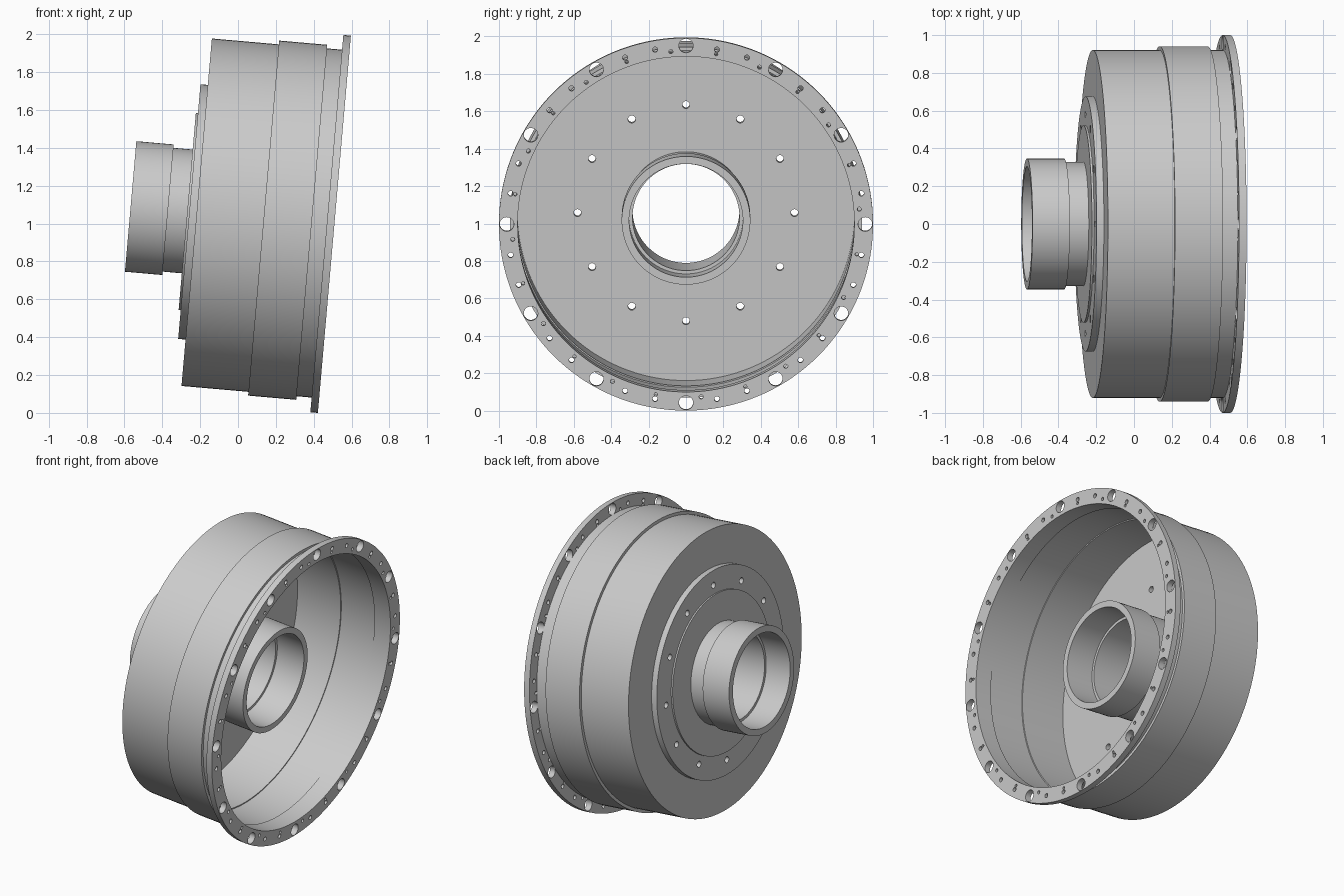
import bpy, bmesh
from math import sin, cos, pi, radians
from mathutils import Matrix, Vector

cube = bpy.data.objects.get("Cube")
if cube:
    bpy.data.objects.remove(cube, do_unlink=True)

grey = bpy.data.materials.new("cast_grey")
grey.use_nodes = True
grey.diffuse_color = (0.6, 0.6, 0.6, 1)
grey.node_tree.nodes["Principled BSDF"].inputs["Base Color"].default_value = (0.6, 0.6, 0.6, 1)

# The whole drum leans: local x is its axis, 0 at the open rim
LEAN = Matrix.Translation((0.509, 0, 0.996)) @ Matrix.Rotation(radians(5), 4, 'Y')
SEGMENTS = 144


def add_object(name, bm):
    bmesh.ops.recalc_face_normals(bm, faces=bm.faces)
    mesh = bpy.data.meshes.new(name)
    bm.to_mesh(mesh)
    bm.free()
    obj = bpy.data.objects.new(name, mesh)
    obj.matrix_world = LEAN
    bpy.context.collection.objects.link(obj)
    return obj


def lathe(name, profile):
    """Closed (axial, radius) profile turned about the local x axis."""
    bm = bmesh.new()
    rings = []
    for i in range(SEGMENTS):
        a = 2 * pi * i / SEGMENTS
        rings.append([bm.verts.new((t, r * sin(a), r * cos(a))) for t, r in profile])
    n = len(profile)
    for i in range(SEGMENTS):
        ring, following = rings[i], rings[(i + 1) % SEGMENTS]
        for j in range(n):
            k = (j + 1) % n
            bm.faces.new((ring[j], ring[k], following[k], following[j]))
    obj = add_object(name, bm)
    obj.data.materials.append(grey)
    return obj


def hole_cutter(name, holes, t0, t1):
    """Pins at (angle, ring radius, pin radius), repeated every 30 degrees."""
    bm = bmesh.new()
    for step in range(12):
        for angle, ring, radius in holes:
            a = radians(30 * step + angle)
            place = Matrix.Translation(((t0 + t1) / 2, ring * sin(a), ring * cos(a)))
            bmesh.ops.create_cone(bm, cap_ends=True, segments=20, radius1=radius,
                                  radius2=radius, depth=abs(t1 - t0),
                                  matrix=place @ Matrix.Rotation(pi / 2, 4, 'Y'))
    obj = add_object(name, bm)
    obj.hide_render = True
    return obj


def activate(obj):
    bpy.ops.object.select_all(action='DESELECT')
    obj.select_set(True)
    bpy.context.view_layer.objects.active = obj


def cut(obj, cutter):
    activate(obj)
    mod = obj.modifiers.new("holes", 'BOOLEAN')
    mod.operation = 'DIFFERENCE'
    mod.solver = 'EXACT'
    mod.object = cutter
    bpy.ops.object.modifier_apply(modifier=mod.name)


# Rim flange
flange = lathe("rim_flange", [(0, 0.9), (0, 1), (-0.04, 1), (-0.04, 0.9)])

# Drum wall with raised band, and its back wall
drum = lathe("drum_shell", [
    (-0.04, 0.9), (-0.04, 0.922), (-0.12, 0.922), (-0.12, 0.941),
    (-0.375, 0.941), (-0.375, 0.921), (-0.73, 0.921), (-0.73, 0.328),
    (-0.70, 0.328), (-0.70, 0.9), (-0.375, 0.9), (-0.375, 0.907),
    (-0.12, 0.907), (-0.12, 0.9)])

# Stepped mounting plate on the back wall
plate = lathe("mounting_plate", [
    (-0.73, 0.328), (-0.73, 0.675), (-0.769, 0.675), (-0.769, 0.522),
    (-0.78, 0.522), (-0.78, 0.328)])

# Hub tube running through the wall, thicker at both ends
hub = lathe("hub_tube", [
    (-0.23, 0.304), (-0.23, 0.344), (-0.43, 0.344), (-0.43, 0.328),
    (-0.882, 0.328), (-0.882, 0.346), (-1.08, 0.346), (-1.08, 0.304),
    (-0.9, 0.304), (-0.9, 0.286), (-0.43, 0.286), (-0.43, 0.304)])

# Bolt holes
rim_pins = hole_cutter("rim_hole_cutter", [
    (0, 0.958, 0.038), (10, 0.952, 0.014), (20, 0.952, 0.014),
    (10, 0.927, 0.009), (25, 0.93, 0.011)], 0.02, -0.06)
wall_pins = hole_cutter("wall_hole_cutter", [(0, 0.58, 0.02)], -0.6, -0.85)
cut(flange, rim_pins)
cut(drum, wall_pins)
cut(plate, wall_pins)
for cutter in (rim_pins, wall_pins):
    bpy.data.objects.remove(cutter, do_unlink=True)

for part in (flange, drum, plate, hub):
    activate(part)
    bpy.ops.object.shade_smooth_by_angle(angle=radians(30))
